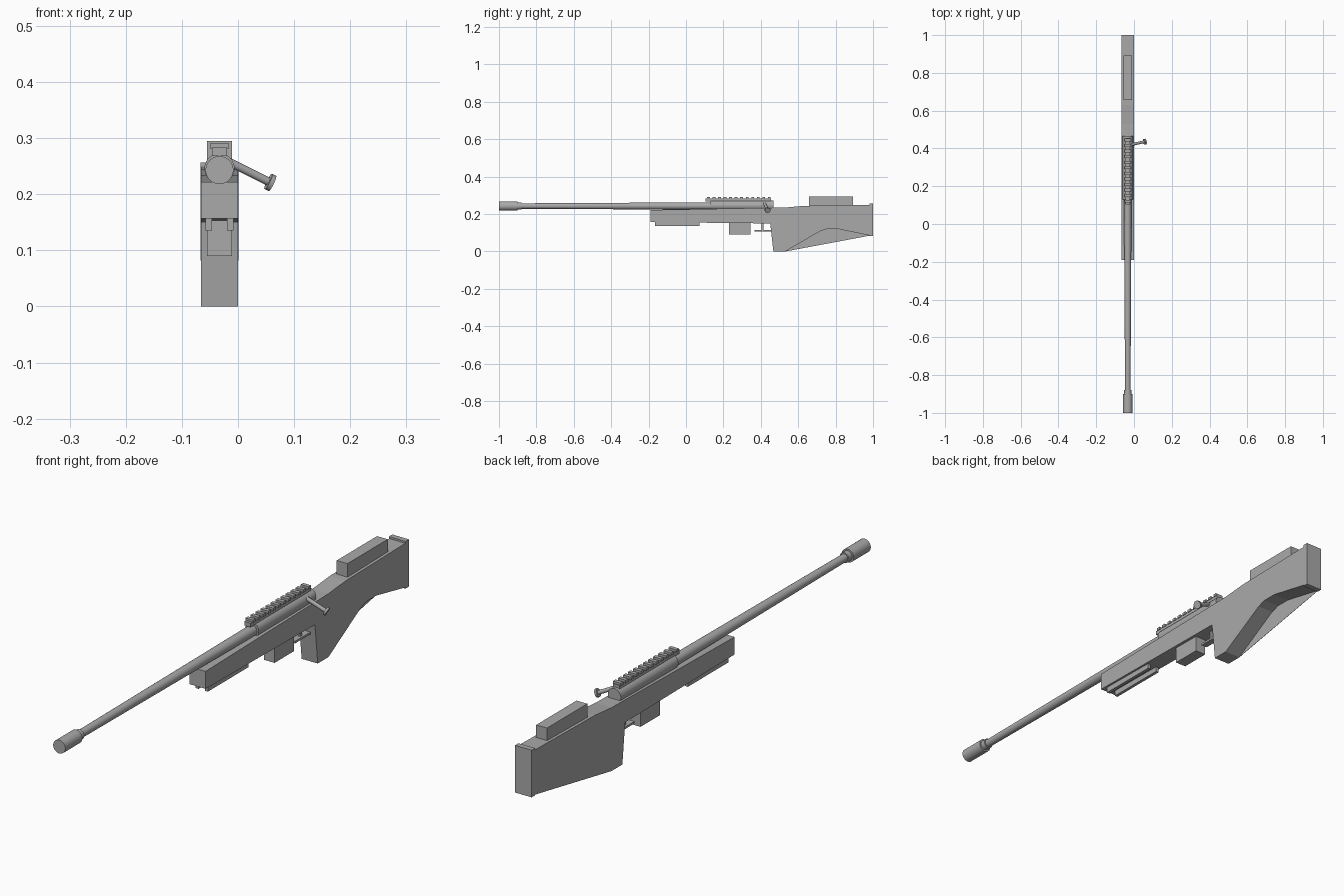
import bpy, bmesh, math
from mathutils import Vector

if "Cube" in bpy.data.objects:
    bpy.data.objects.remove(bpy.data.objects["Cube"])

CX = -0.033  # centre line of the rifle (the bolt handle widens the right side)
grey = bpy.data.materials.new("plain_grey")
grey.diffuse_color = (0.40, 0.40, 0.40, 1)
grey.use_nodes = True
grey.node_tree.nodes["Principled BSDF"].inputs["Base Color"].default_value = grey.diffuse_color


def finish(name, bm, smooth=False):
    bmesh.ops.recalc_face_normals(bm, faces=bm.faces)
    me = bpy.data.meshes.new(name)
    bm.to_mesh(me)
    bm.free()
    ob = bpy.data.objects.new(name, me)
    bpy.context.collection.objects.link(ob)
    me.materials.append(grey)
    if smooth:
        bpy.ops.object.select_all(action='DESELECT')
        ob.select_set(True)
        bpy.context.view_layer.objects.active = ob
        bpy.ops.object.shade_smooth_by_angle(angle=math.radians(35))
    return ob


def box(name, x0, x1, y0, y1, z0, z1):
    bm = bmesh.new()
    bmesh.ops.create_cube(bm, size=1)
    for v in bm.verts:
        v.co = ((x0 + x1) / 2 + v.co.x * (x1 - x0),
                (y0 + y1) / 2 + v.co.y * (y1 - y0),
                (z0 + z1) / 2 + v.co.z * (z1 - z0))
    return finish(name, bm)


def side_profile(name, pts, x0, x1):
    bm = bmesh.new()
    f = bm.faces.new([bm.verts.new((x0, y, z)) for y, z in pts])
    r = bmesh.ops.extrude_face_region(bm, geom=[f])
    for v in r["geom"]:
        if isinstance(v, bmesh.types.BMVert):
            v.co.x = x1
    return finish(name, bm)


def rod(name, a, b, r1, r2, seg=24):
    a, b = Vector(a), Vector(b)
    d = b - a
    bm = bmesh.new()
    bmesh.ops.create_cone(bm, cap_ends=True, segments=seg, radius1=r1, radius2=r2, depth=d.length)
    q = Vector((0, 0, 1)).rotation_difference(d)
    for v in bm.verts:
        v.co = q @ v.co + (a + b) / 2
    return finish(name, bm, True)


# stock with grip and arched underside
arch = [(0.53, 0), (0.72, 0.11), (0.755, 0.121), (0.81, 0.121), (0.985, 0.085)]
side_profile("stock", [(-0.19, 0.222), (-0.19, 0.157), (0.45, 0.15), (0.455, 0.11), (0.467, 0)]
             + arch + [(0.985, 0.25), (0.63, 0.244), (0.53, 0.235), (0.465, 0.234)], -0.066, 0)
# thin left wall closing the arch
side_profile("left_wall", arch, -0.066, -0.065)
box("butt_pad", -0.067, 0.001, 0.98, 1.0, 0.082, 0.257)
box("cheek_rest", CX - 0.022, CX + 0.022, 0.657, 0.893, 0.24, 0.295)

# barrel, muzzle and receiver
AZ = 0.243
rod("muzzle_brake", (CX, -1, AZ), (CX, -0.9, AZ), 0.025, 0.025)
rod("muzzle_collar", (CX, -0.9, AZ), (CX, -0.88, AZ), 0.019, 0.019)
rod("barrel", (CX, -0.89, AZ), (CX, 0.15, AZ), 0.0145, 0.02)
rod("receiver", (CX, 0.13, 0.246), (CX, 0.467, 0.246), 0.027, 0.027)

# sight rail with teeth
box("rail_base", CX - 0.013, CX + 0.013, 0.103, 0.455, 0.268, 0.283)
for i in range(12):
    y = 0.113 + i * 0.0295
    box(f"rail_tooth_{i + 1}", CX - 0.016, CX + 0.016, y, y + 0.015, 0.281, 0.291)

# bolt handle and knob
p, q = Vector((-0.025, 0.418, 0.262)), Vector((0.0575, 0.436, 0.221))
d = (q - p).normalized()
rod("bolt_handle", p, q, 0.0075, 0.0075, 12)
rod("bolt_knob", q - d * 0.004, q + d * 0.004, 0.0155, 0.0155, 12)

# underside parts
for side, s in (("left", -1), ("right", 1)):
    c = CX + s * 0.019
    box(f"{side}_under_rail", c - 0.006, c + 0.006, -0.165, 0.072, 0.135, 0.158)
box("magazine", CX - 0.022, CX + 0.022, 0.23, 0.345, 0.09, 0.16)
box("trigger_guard", CX - 0.012, CX + 0.012, 0.365, 0.46, 0.108, 0.116)
box("trigger", CX - 0.004, CX + 0.004, 0.405, 0.415, 0.112, 0.155)
